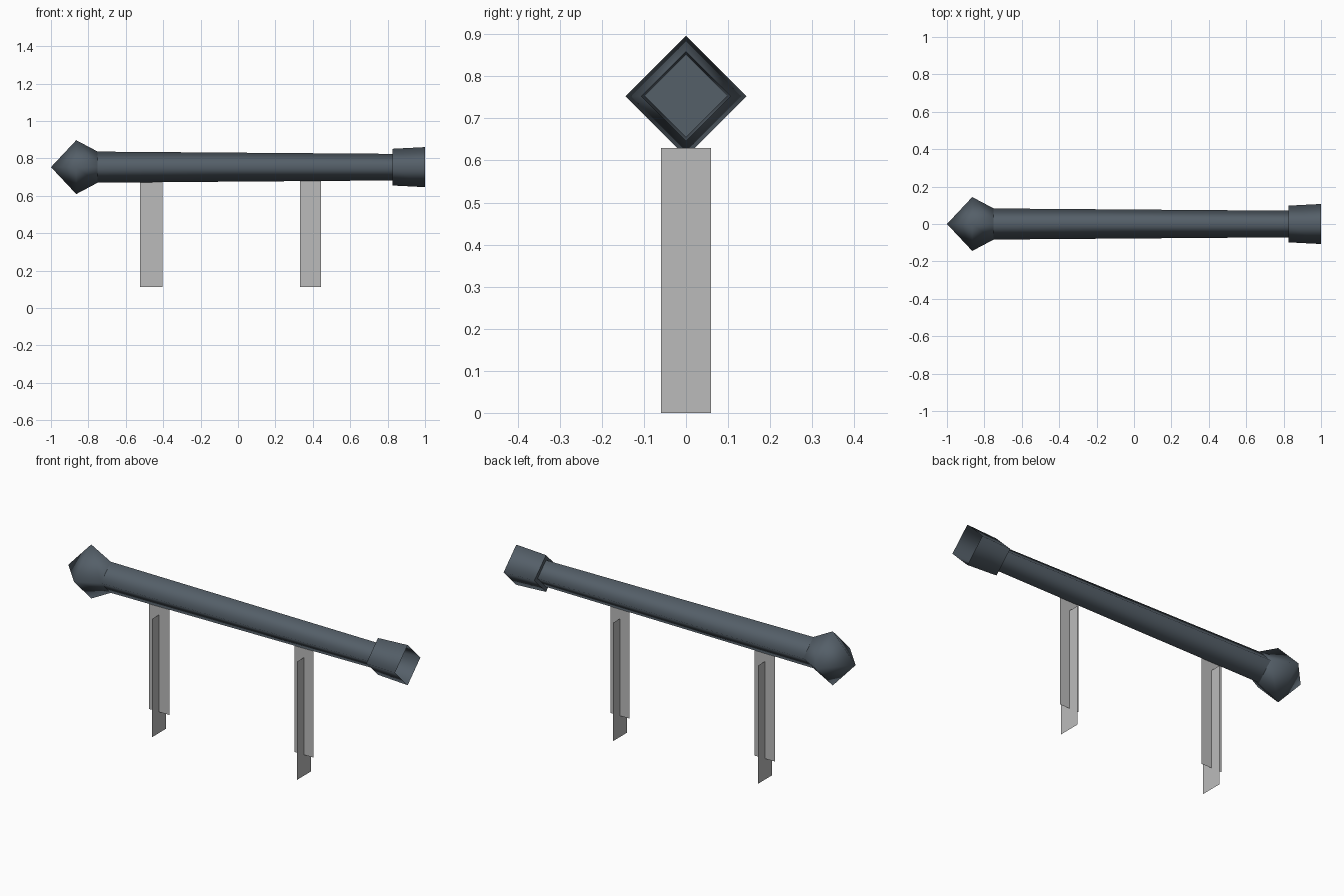
import bpy
import bmesh
from math import cos, sin, pi

cube = bpy.data.objects.get("Cube")
if cube:
    bpy.data.objects.remove(cube, do_unlink=True)

AXIS_Z = 0.753


def material(name, color):
    mat = bpy.data.materials.new(name)
    mat.use_nodes = True
    mat.diffuse_color = (*color, 1)
    mat.node_tree.nodes["Principled BSDF"].inputs["Base Color"].default_value = (*color, 1)
    return mat


steel = material("dark blue grey steel", (0.09, 0.115, 0.14))
grey = material("light grey", (0.5, 0.5, 0.5))


def finish(name, bm, mat):
    mesh = bpy.data.meshes.new(name)
    bm.to_mesh(mesh)
    bm.free()
    mesh.materials.append(mat)
    obj = bpy.data.objects.new(name, mesh)
    bpy.context.collection.objects.link(obj)
    return obj


def diamond_sweep(name, profile, smooth=True):
    """Four-sided tube along x from (x, radius) pairs; zero radius gives a point."""
    bm = bmesh.new()
    rings = []
    for x, r in profile:
        count = 4 if r else 1
        rings.append([bm.verts.new((x, r * cos(i * pi / 2), AXIS_Z + r * sin(i * pi / 2)))
                      for i in range(count)])
    for a, b in zip(rings, rings[1:]):
        for i in range(4):
            j = (i + 1) % 4
            corners = [a[i % len(a)], b[i % len(b)], b[j % len(b)], a[j % len(a)]]
            bm.faces.new(list(dict.fromkeys(corners)))
    bmesh.ops.recalc_face_normals(bm, faces=bm.faces)
    for f in bm.faces:
        f.smooth = smooth
    return finish(name, bm, steel)


def plate(name, corners):
    bm = bmesh.new()
    bm.faces.new([bm.verts.new(c) for c in corners])
    return finish(name, bm, grey)


# Shaft with pointed bulb at one end
diamond_sweep("shaft", [(-0.75, 0.083), (0.83, 0.071)])
diamond_sweep("pointed_bulb", [(-1, 0), (-0.865, 0.144), (-0.75, 0.083)])

# Open flared socket at the other end, with a flat floor
diamond_sweep("socket_wall", [(0.825, 0.098), (1, 0.107)])
diamond_sweep("socket_floor", [(0.825, 0.098), (0.825, 0)], smooth=False)

# Legs: each is two crossed thin plates
for side, x, half in (("right", -0.465, 0.06), ("left", 0.388, 0.056)):
    plate(side + "_leg_wide_plate", [(x - half, 0, 0.112), (x + half, 0, 0.112),
                                     (x + half, 0, 0.69), (x - half, 0, 0.69)])
    plate(side + "_leg_cross_plate", [(x, -0.059, 0), (x, 0.059, 0),
                                      (x, 0.059, 0.63), (x, -0.059, 0.63)])
